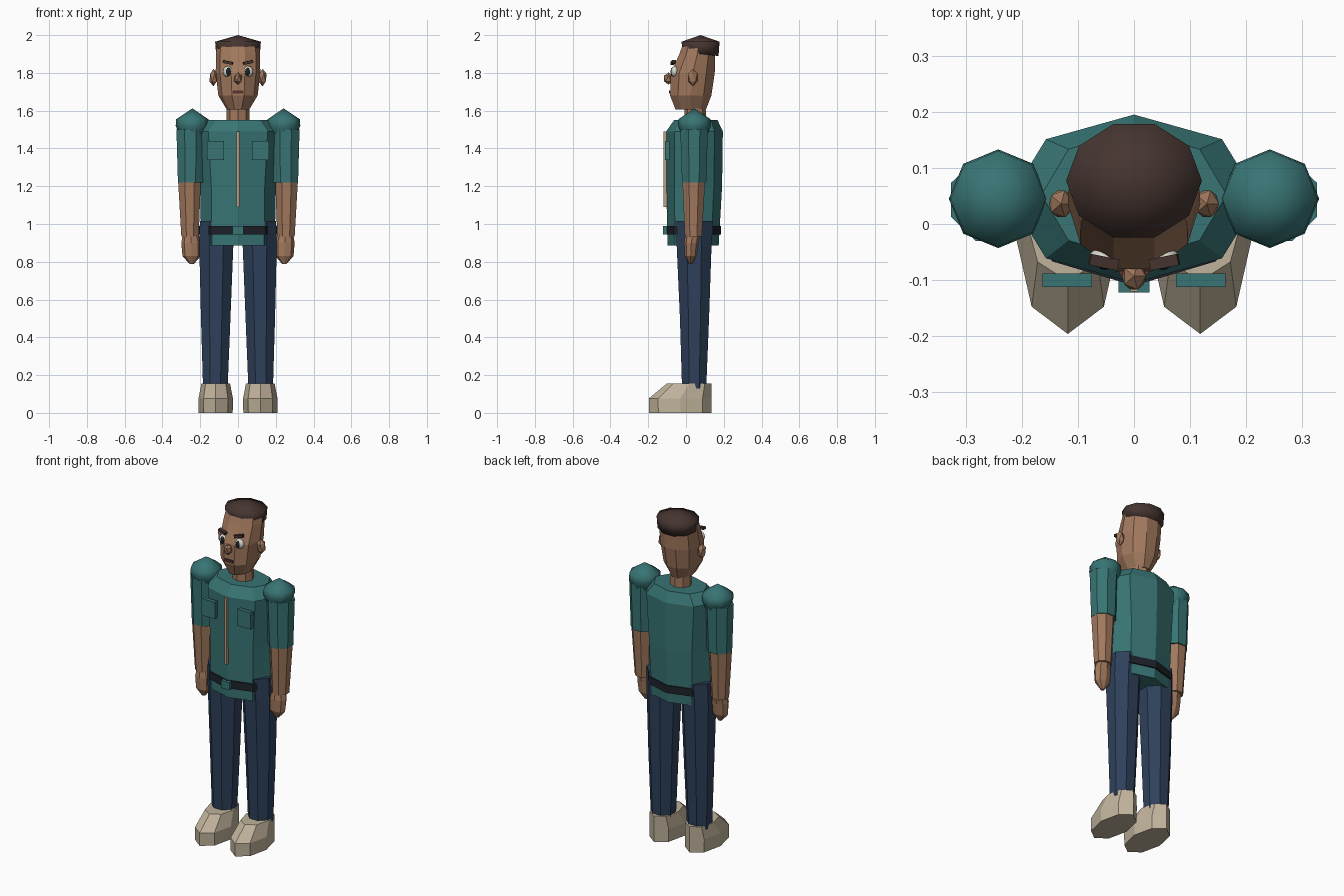
import bpy, bmesh, math
from mathutils import Matrix, Vector

cube = bpy.data.objects.get("Cube")
if cube:
    bpy.data.objects.remove(cube, do_unlink=True)


def material(name, rgb):
    m = bpy.data.materials.new(name)
    m.use_nodes = True
    m.diffuse_color = (*rgb, 1)
    m.node_tree.nodes["Principled BSDF"].inputs["Base Color"].default_value = (*rgb, 1)
    return m


TEAL = material("teal cloth", (0.04, 0.175, 0.175))
SKIN = material("skin", (0.36, 0.19, 0.11))
NAVY = material("navy denim", (0.027, 0.052, 0.105))
CREAM = material("cream leather", (0.53, 0.45, 0.33))
HAIR = material("dark brown hair", (0.06, 0.035, 0.029))
BLACK = material("black", (0.012, 0.016, 0.022))
TAN = material("tan trim", (0.52, 0.35, 0.23))
WHITE = material("eye white", (0.68, 0.68, 0.6))
MOUTH = material("mouth brown", (0.09, 0.035, 0.025))


def finish(name, bm, mat, smooth=False):
    bmesh.ops.remove_doubles(bm, verts=bm.verts, dist=1e-5)
    bmesh.ops.recalc_face_normals(bm, faces=bm.faces)
    for f in bm.faces:
        f.smooth = smooth
    me = bpy.data.meshes.new(name)
    bm.to_mesh(me)
    bm.free()
    me.materials.append(mat)
    ob = bpy.data.objects.new(name, me)
    bpy.context.collection.objects.link(ob)
    return ob


def loft(name, rings, mat, n=8, flat=False, smooth=False):
    """Skin elliptical rings (x, y, z, rx, ry); flat turns faces to the front."""
    bm = bmesh.new()
    start = math.pi / n if flat else 0
    grow = 1 / math.cos(math.pi / n) if flat else 1
    loops = []
    for x, y, z, rx, ry in rings:
        angles = [start + math.tau * k / n for k in range(n)]
        loops.append([bm.verts.new((x + rx * grow * math.cos(a),
                                    y + ry * grow * math.sin(a), z)) for a in angles])
    for low, high in zip(loops, loops[1:]):
        for k in range(n):
            j = (k + 1) % n
            bm.faces.new((low[k], low[j], high[j], high[k]))
    bm.faces.new(loops[0][::-1])
    bm.faces.new(loops[-1])
    return finish(name, bm, mat, smooth)


def box(name, centre, size, mat, turn=(0, 0)):
    """Box turned about y, then about z."""
    bm = bmesh.new()
    bmesh.ops.create_cube(bm, size=1)
    spin = Matrix.Rotation(turn[1], 4, 'Z') @ Matrix.Rotation(turn[0], 4, 'Y')
    bm.transform(Matrix.Translation(centre) @ spin @ Matrix.Diagonal((*size, 1)))
    return finish(name, bm, mat)


def ball(name, centre, radii, mat, detail=2, smooth=True):
    bm = bmesh.new()
    bmesh.ops.create_icosphere(bm, subdivisions=detail, radius=1)
    bm.transform(Matrix.Translation(centre) @ Matrix.Diagonal((*radii, 1)))
    return finish(name, bm, mat, smooth)


# Shirt, belt and trim
loft("shirt", [(0, 0.038, 0.885, 0.195, 0.135), (0, 0.043, 1.2, 0.2, 0.148),
               (0, 0.045, 1.49, 0.222, 0.15), (0, 0.052, 1.55, 0.165, 0.115)], TEAL)
loft("belt", [(0, 0.038, z, 0.206, 0.148) for z in (0.945, 0.99)], BLACK)
box("buckle", (0, -0.108, 0.967), (0.056, 0.028, 0.045), TEAL)
box("placket", (0, -0.108, 1.29), (0.014, 0.024, 0.4), TAN)

# Neck and head
loft("neck", [(0, 0.048, 1.5, 0.062, 0.058), (0, 0.048, 1.64, 0.06, 0.056)], SKIN)
loft("head", [(0, 0.025, 1.607, 0.06, 0.085), (0, 0.025, 1.68, 0.104, 0.115),
              (0, 0.036, 1.8, 0.118, 0.122), (0, 0.06, 1.9, 0.117, 0.1),
              (0, 0.065, 1.94, 0.112, 0.09)], SKIN, n=10)

# Hair with a lower hem that rises toward the forehead
hair = loft("hair", [(0, 0.077, 1.89, 0.116, 0.1), (0, 0.077, 1.965, 0.121, 0.106),
                     (0, 0.077, 2.0, 0, 0)], HAIR, n=10, smooth=True)
for v in hair.data.vertices:
    if v.co.z < 1.93:
        v.co.z = 1.905 - 0.12 * (v.co.y - 0.04)

# Central face details
ball("nose", (0, -0.093, 1.77), (0.024, 0.028, 0.032), SKIN, 1, False)
box("mouth", (0, -0.083, 1.7), (0.054, 0.016, 0.016), MOUTH)

for side, s in (("left", 1), ("right", -1)):
    # Face details
    ball(side + "_ear", (s * 0.13, 0.036, 1.775), (0.024, 0.028, 0.046), SKIN, 1, False)
    ball(side + "_eye", (s * 0.053, -0.06, 1.807), (0.028, 0.019, 0.03), WHITE)
    ball(side + "_pupil", (s * 0.051, -0.073, 1.806), (0.014, 0.009, 0.022), BLACK)
    box(side + "_brow", (s * 0.054, -0.068, 1.855), (0.052, 0.02, 0.015), HAIR,
        (-s * 0.2, s * 0.2))

    # Chest pocket
    box(side + "_pocket", (s * 0.119, -0.1, 1.39), (0.088, 0.024, 0.1), TEAL)

    # Arm
    loft(side + "_shoulder", [(s * 0.242, 0.045, z, r, r) for z, r in
                              ((1.42, 0), (1.475, 0.07), (1.52, 0.088),
                               (1.555, 0.085), (1.612, 0))], TEAL, smooth=True)
    loft(side + "_sleeve", [(s * 0.252, 0.043, 1.22, 0.066, 0.064),
                            (s * 0.252, 0.043, 1.5, 0.074, 0.073)], TEAL, flat=True)
    loft(side + "_forearm", [(s * 0.254, 0.039, 0.935, 0.046, 0.045),
                             (s * 0.257, 0.041, 1.225, 0.06, 0.06)], SKIN, flat=True)
    loft(side + "_hand", [(s * 0.245, 0.025, 0.787, 0.01, 0.01),
                          (s * 0.246, 0.025, 0.83, 0.048, 0.032),
                          (s * 0.248, 0.028, 0.9, 0.052, 0.038),
                          (s * 0.25, 0.035, 0.945, 0.042, 0.04)], SKIN)

    # Leg
    loft(side + "_trouser_leg", [(s * 0.12, 0.043, 0.13, 0.065, 0.064),
                                 (s * 0.118, 0.045, 0.5, 0.078, 0.077),
                                 (s * 0.115, 0.043, 0.88, 0.09, 0.092),
                                 (s * 0.11, 0.043, 1.015, 0.092, 0.099)], NAVY, flat=True)

    # Shoe
    loft(side + "_shoe", [(s * 0.118, -0.03, 0, 0.09, 0.165),
                          (s * 0.118, -0.03, 0.077, 0.091, 0.166),
                          (s * 0.118, 0.016, 0.155, 0.076, 0.118)], CREAM)
